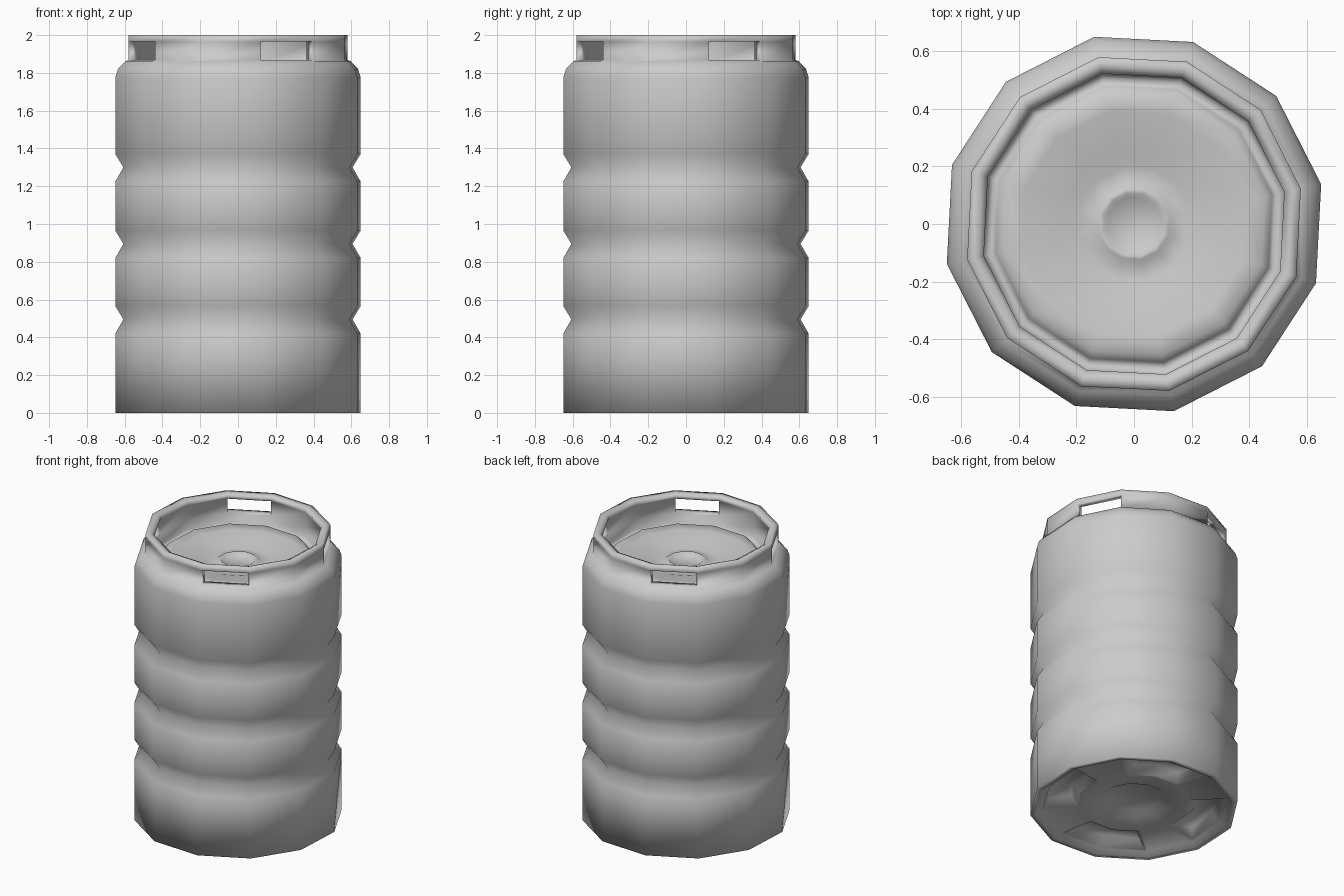
import bpy, bmesh, math
from mathutils import Vector

if "Cube" in bpy.data.objects:
    bpy.data.objects.remove(bpy.data.objects["Cube"])

SIDES = 12
OFFSET = math.radians(12)


def ring(bm, r, z):
    return [bm.verts.new((r * math.cos(OFFSET + i * math.tau / SIDES),
                          r * math.sin(OFFSET + i * math.tau / SIDES), z))
            for i in range(SIDES)]


# Underside, outer wall with three grooves, shoulder
profile = [(0.17, 0.085), (0.22, 0.055), (0.35, 0.04), (0.60, 0.03), (0.63, 0.0), (0.664, 0.0)]
for z in (0.495, 0.895, 1.3):
    profile += [(0.664, z - 0.075), (0.62, z), (0.664, z + 0.07)]
profile += [(0.664, 1.775), (0.65, 1.82), (0.61, 1.862)]

# Collar with rolled rim; the slot bands are remembered by index
profile += [(0.592, 1.868)]
outer_band = len(profile) - 1
profile += [(0.592, 1.965), (0.592, 2.0), (0.56, 2.0), (0.533, 1.988), (0.54, 1.965)]
inner_band = len(profile) - 1
profile += [(0.54, 1.868), (0.535, 1.80), (0.51, 1.775), (0.49, 1.80)]

# Domed lid edge, dished lid and valve neck
profile += [(0.465, 1.825), (0.40, 1.815), (0.26, 1.795), (0.20, 1.775), (0.145, 1.775),
            (0.125, 1.79), (0.11, 1.79), (0.095, 1.775)]

bm = bmesh.new()
rings = [ring(bm, r, z) for r, z in profile]
slots = (0, 3, 6, 9)
pocket_faces = {}
for k in range(len(rings) - 1):
    a, b = rings[k], rings[k + 1]
    for i in range(SIDES):
        if i in slots and k in (outer_band, inner_band):
            continue
        j = (i + 1) % SIDES
        f = bm.faces.new((a[i], a[j], b[j], b[i]))
        if k == 2:
            pocket_faces[i] = f
bm.faces.new(rings[0])
bm.faces.new(rings[-1])

# Linings of the four handle slots
for i in slots:
    j = (i + 1) % SIDES
    lo, hi = rings[outer_band], rings[outer_band + 1]
    ihi, ilo = rings[inner_band], rings[inner_band + 1]
    outer = (lo[i], lo[j], hi[j], hi[i])
    inner = (ilo[i], ilo[j], ihi[j], ihi[i])
    for n in range(4):
        m = (n + 1) % 4
        bm.faces.new((outer[n], outer[m], inner[m], inner[n]))
bmesh.ops.recalc_face_normals(bm, faces=bm.faces[:])

# Four recessed pockets under the base, each two segments wide
for start in (1, 4, 7, 10):
    pair = [pocket_faces[start], pocket_faces[start + 1]]
    bmesh.ops.inset_region(bm, faces=pair, thickness=0.02)
    bmesh.ops.inset_region(bm, faces=pair, thickness=0.05)
    verts = list({v for f in pair for v in f.verts})
    bmesh.ops.translate(bm, verts=verts, vec=Vector((0, 0, 0.06)))

mesh = bpy.data.meshes.new("keg")
bm.to_mesh(mesh)
bm.free()
keg = bpy.data.objects.new("keg", mesh)
bpy.context.collection.objects.link(keg)
bpy.context.view_layer.objects.active = keg
keg.select_set(True)
bpy.ops.object.shade_smooth_by_angle(angle=math.radians(120))
